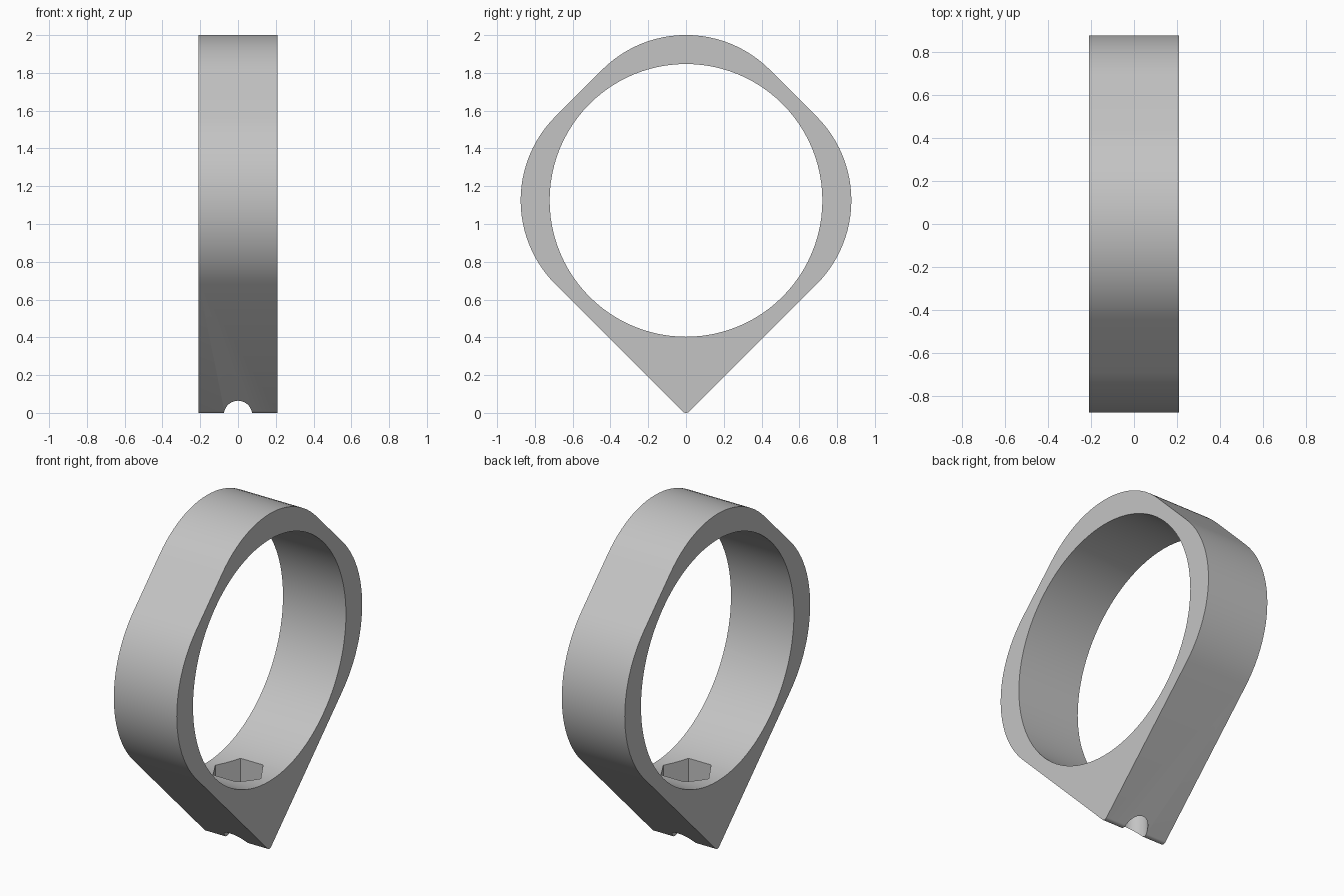
import bpy
import bmesh
from math import sin, cos, pi, sqrt
from mathutils import Matrix

old = bpy.data.objects.get("Cube")
if old:
    bpy.data.objects.remove(old, do_unlink=True)

WIDTH = 0.416      # band width along x
CENTRE = 1.125     # height of the bore axis
BORE = 0.722
FLAT = 0.803       # distance from the bore axis to each slanted flat
FILLET = 0.628     # large corner rounding
TIP = 0.025        # small rounding at the pointed base

grey = bpy.data.materials.new("plain grey")
grey.use_nodes = True
colour = (0.55, 0.55, 0.55, 1)
grey.diffuse_color = colour
grey.node_tree.nodes["Principled BSDF"].inputs["Base Color"].default_value = colour


def make_object(name, bm):
    bmesh.ops.recalc_face_normals(bm, faces=bm.faces)
    mesh = bpy.data.meshes.new(name)
    bm.to_mesh(mesh)
    bm.free()
    obj = bpy.data.objects.new(name, mesh)
    bpy.context.collection.objects.link(obj)
    mesh.materials.append(grey)
    return obj


def prism(name, sides, radius, depth, matrix):
    bm = bmesh.new()
    bmesh.ops.create_cone(bm, cap_ends=True, segments=sides, radius1=radius,
                          radius2=radius, depth=depth, matrix=matrix)
    return make_object(name, bm)


# Band: diamond outline with three broad corners and one tight tip
outline = []
for corner, radius in enumerate((FILLET, FILLET, FILLET, TIP)):
    middle = corner * pi / 2
    reach = (FLAT - radius) * sqrt(2)
    steps = 24 if radius == FILLET else 8
    for i in range(steps + 1):
        a = middle - pi / 4 + pi / 2 * i / steps
        outline.append((reach * cos(middle) + radius * cos(a),
                        CENTRE + reach * sin(middle) + radius * sin(a)))

bm = bmesh.new()
face = bm.faces.new([bm.verts.new((-WIDTH / 2, y, z)) for y, z in outline])
side = bmesh.ops.extrude_face_region(bm, geom=[face])["geom"]
bmesh.ops.translate(bm, vec=(WIDTH, 0, 0),
                    verts=[v for v in side if isinstance(v, bmesh.types.BMVert)])
band = make_object("ring_band", bm)

# Cutters: finger bore, hexagonal nut pocket and vertical screw hole
cutters = [
    prism("bore_cutter", 96, BORE, 1,
          Matrix.Translation((0, 0, CENTRE)) @ Matrix.Rotation(pi / 2, 4, 'Y')),
    prism("nut_pocket_cutter", 6, 0.15, 0.4,
          Matrix.Translation((0, 0, 0.4)) @ Matrix.Rotation(pi / 2, 4, 'Z')),
    prism("screw_hole_cutter", 40, 0.075, 0.6, Matrix.Translation((0, 0, 0.2))),
]

bpy.ops.object.select_all(action='DESELECT')
bpy.context.view_layer.objects.active = band
band.select_set(True)
for cutter in cutters:
    # Point a hexagon corner along x
    if len(cutter.data.vertices) == 12:
        first = cutter.data.vertices[0].co
        if abs(first.y) > 0.149 or abs(abs(first.x) - 0.13) < 0.01:
            cutter.data.transform(Matrix.Rotation(pi / 2, 4, 'Z'))
    cutter.hide_render = True
    cut = band.modifiers.new(cutter.name, 'BOOLEAN')
    cut.operation = 'DIFFERENCE'
    cut.solver = 'EXACT'
    cut.object = cutter
    bpy.ops.object.modifier_apply(modifier=cut.name)
    bpy.data.objects.remove(cutter, do_unlink=True)

bpy.ops.object.shade_smooth_by_angle(angle=pi / 6)
